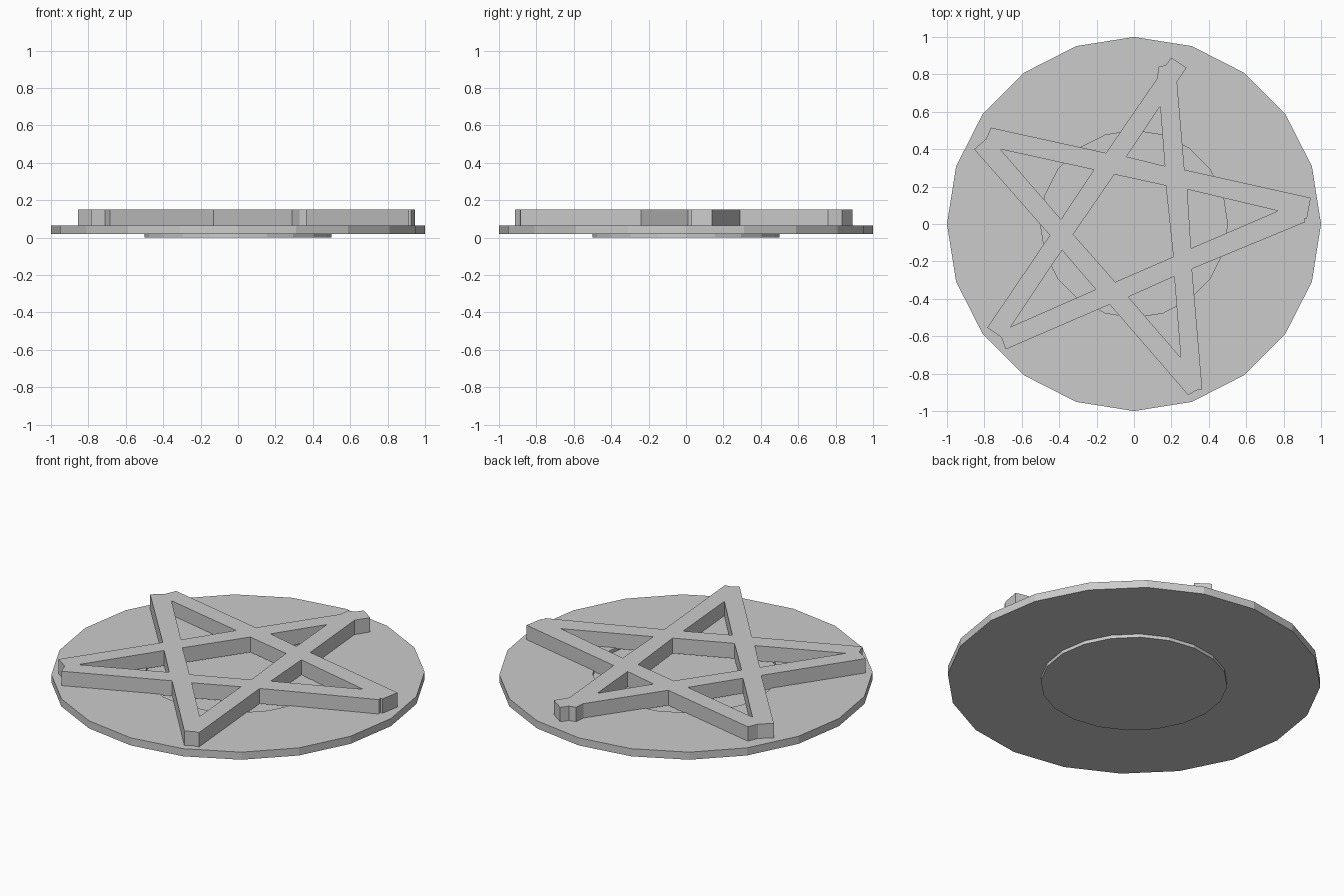
import bpy, bmesh
from math import cos, sin, pi

if "Cube" in bpy.data.objects:
    bpy.data.objects.remove(bpy.data.objects["Cube"])

SIDES = 20


def ngon(radius):
    return [(radius * cos(2 * pi * i / SIDES), radius * sin(2 * pi * i / SIDES))
            for i in range(SIDES)]


def plate(name, loops, z0, z1):
    """Filled flat outline (with holes) extruded from z0 to z1."""
    cu = bpy.data.curves.new(name, 'CURVE')
    cu.dimensions = '2D'
    cu.fill_mode = 'BOTH'
    cu.extrude = (z1 - z0) / 2
    for pts in loops:
        sp = cu.splines.new('POLY')
        sp.points.add(len(pts) - 1)
        for p, (x, y) in zip(sp.points, pts):
            p.co = (x, y, 0, 1)
        sp.use_cyclic_u = True
    tmp = bpy.data.objects.new(name + "_curve", cu)
    bpy.context.collection.objects.link(tmp)
    bpy.context.view_layer.update()
    me = bpy.data.meshes.new_from_object(
        tmp.evaluated_get(bpy.context.evaluated_depsgraph_get()))
    bpy.data.objects.remove(tmp)
    # weld the caps to the walls, centre the height, keep flat faces
    bm = bmesh.new()
    bm.from_mesh(me)
    bmesh.ops.remove_doubles(bm, verts=bm.verts, dist=0.0005)
    bmesh.ops.translate(bm, verts=bm.verts, vec=(0, 0, (z0 + z1) / 2))
    bmesh.ops.recalc_face_normals(bm, faces=bm.faces)
    for f in bm.faces:
        f.smooth = False
    bm.to_mesh(me)
    bm.free()
    ob = bpy.data.objects.new(name, me)
    bpy.context.collection.objects.link(ob)
    return ob


# Outer ring and the slightly lowered centre disc
plate("outer_ring", [ngon(1.0), ngon(0.5)], 0.02, 0.065)
plate("centre_disc", [ngon(0.5)], 0.0, 0.045)

# Hand-cut star: uneven outline, five triangular openings and a pentagon
outline = [
    (.125, .78), (.13, .84), (.17, .85), (.2, .89), (.28, .835), (.23, .76),
    (.27, .29), (.945, .14), (.925, .03), (.91, .03), (.915, .01),
    (.31, -.24), (.365, -.885), (.33, -.89), (.29, -.915),
    (-.13, -.43), (-.685, -.67), (-.71, -.605), (-.785, -.555),
    (-.45, -.06), (-.855, .4), (-.79, .455), (-.765, .515), (-.15, .38)]
openings = [
    [(.14, .63), (.165, .31), (-.04, .36)],
    [(.285, .185), (.77, .07), (.305, -.13)],
    [(.215, -.28), (.25, -.715), (-.03, -.39)],
    [(-.205, -.35), (-.66, -.55), (-.385, -.14)],
    [(-.39, .025), (-.715, .4), (-.215, .29)],
    [(-.105, .265), (.17, .205), (.21, -.175), (-.1, -.31), (-.325, -.055)]]
plate("star", [outline] + openings, 0.06, 0.15)
